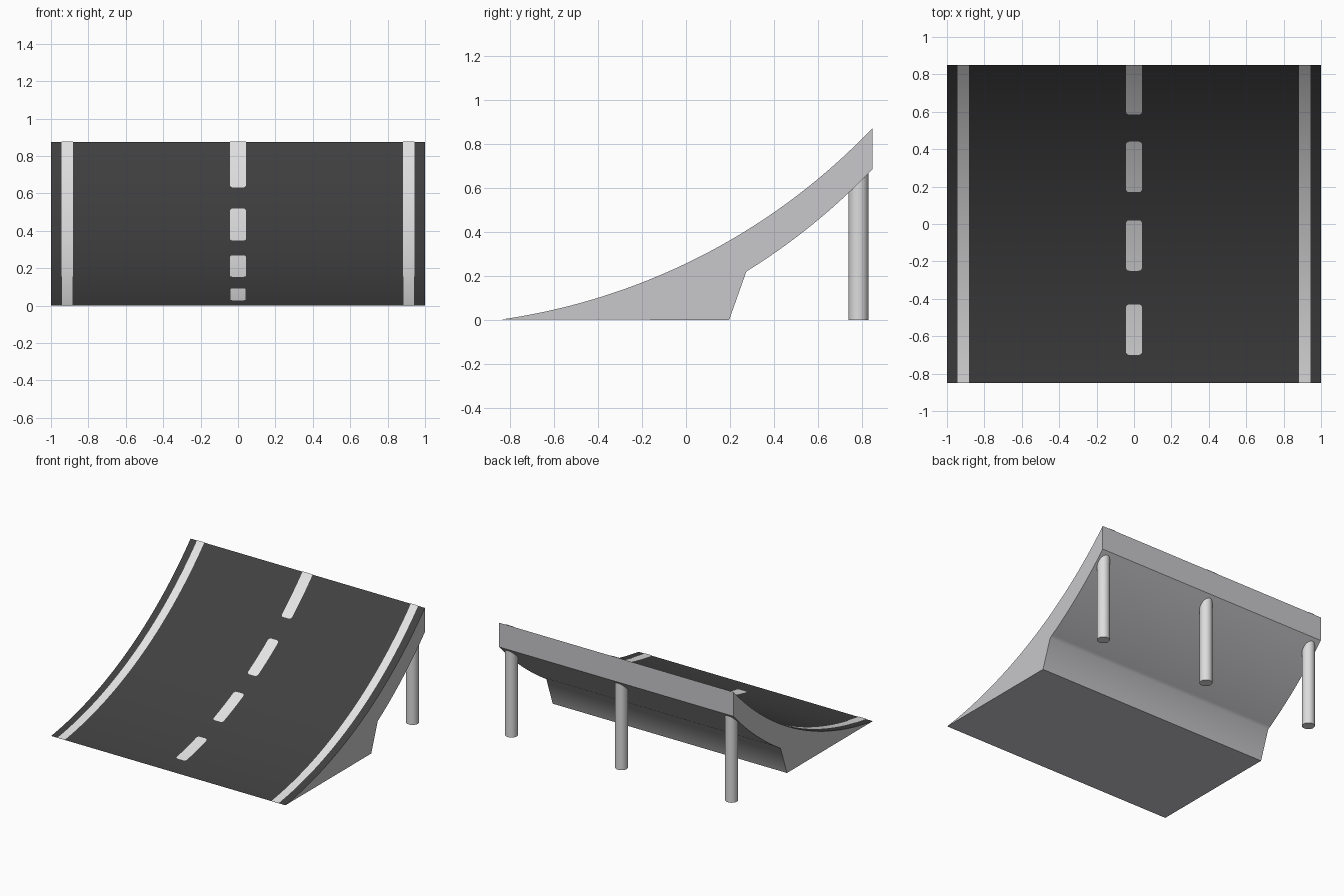
import bpy, bmesh, math

if "Cube" in bpy.data.objects:
    bpy.data.objects.remove(bpy.data.objects["Cube"])

# Colours
def mat(name, r, g, b):
    m = bpy.data.materials.new(name)
    m.diffuse_color = (r, g, b, 1)
    m.use_nodes = True
    m.node_tree.nodes["Principled BSDF"].inputs["Base Color"].default_value = m.diffuse_color
    return m

ASPHALT = mat("asphalt", 0.052, 0.052, 0.052)
CONCRETE = mat("concrete", 0.58, 0.57, 0.59)
PAINT = mat("road_paint", 0.78, 0.78, 0.78)
PILLAR = mat("pillar_grey", 0.72, 0.72, 0.72)

Y0, Y1 = -0.85, 0.85
R, CY, CZ = 2.905, -1.254, 2.877   # arc of the road surface
THICK = 0.187

def road_z(y):
    return max(0.0, CZ - math.sqrt(R * R - (y - CY) ** 2))

def spread(a, b, n):
    return [a + (b - a) * i / n for i in range(n + 1)]

def finish(bm, name, mats, angle=40):
    me = bpy.data.meshes.new(name)
    bm.to_mesh(me)
    bm.free()
    ob = bpy.data.objects.new(name, me)
    bpy.context.collection.objects.link(ob)
    for m in mats:
        me.materials.append(m)
    bpy.ops.object.select_all(action='DESELECT')
    ob.select_set(True)
    bpy.context.view_layer.objects.active = ob
    bpy.ops.object.shade_smooth_by_angle(angle=math.radians(angle))
    return ob

# Ramp body: side profile extruded across x, top strip is asphalt
top = [(y, road_z(y)) for y in spread(Y0, Y1, 48)]
under = [(y, road_z(y) - THICK) for y in spread(Y1, 0.275, 24)]
profile = top + under + [(0.197, 0.0)]
bm = bmesh.new()
left = [bm.verts.new((-1, y, z)) for y, z in profile]
right = [bm.verts.new((1, y, z)) for y, z in profile]
n = len(profile)
bm.faces.new(left)
bm.faces.new(right[::-1])
for i in range(n):
    j = (i + 1) % n
    f = bm.faces.new((left[i], right[i], right[j], left[j]))
    f.material_index = 1 if i < len(top) - 1 else 0
bmesh.ops.recalc_face_normals(bm, faces=bm.faces)
finish(bm, "ramp_body", [CONCRETE, ASPHALT])

# Painted stripes: thin strips lying on the road, optionally with rounded ends
def stripe(name, x, half, ya, yb, round_a=0.0, round_b=0.0):
    ys = set(spread(ya, yb, max(8, int((yb - ya) / 0.03))))
    for r, y, s in ((round_a, ya, 1), (round_b, yb, -1)):
        ys |= {y + s * r * (1 - math.cos(k * math.pi / 8)) for k in range(5)}

    def half_width(y):
        w = half
        for r, d in ((round_a, y - ya), (round_b, yb - y)):
            if r and d < r:
                w = min(w, half - r + math.sqrt(max(0, r * r - (r - d) ** 2)))
        return w

    bm = bmesh.new()
    rows = []
    for y in sorted(ys):
        w, z = half_width(y), road_z(y) + 0.003
        rows.append([bm.verts.new((x - w, y, z)), bm.verts.new((x + w, y, z))])
    for a, b in zip(rows, rows[1:]):
        bm.faces.new((a[0], a[1], b[1], b[0]))
    bmesh.ops.remove_doubles(bm, verts=bm.verts, dist=1e-5)
    finish(bm, name, [PAINT])

for side, sx in (("left", -1), ("right", 1)):
    stripe(f"{side}_edge_line", sx * 0.913, 0.031, Y0, Y1)
for k, (a, b) in enumerate(((-0.70, -0.43), (-0.25, 0.02), (0.17, 0.44), (0.585, Y1))):
    stripe(f"centre_dash_{k + 1}", 0, 0.043, a, b, 0.018, 0 if b == Y1 else 0.018)

# Support pillars, tops buried in the slab
for k, x in enumerate((-0.94, 0, 0.94)):
    bm = bmesh.new()
    bmesh.ops.create_cone(bm, cap_ends=True, segments=32, radius1=0.045,
                          radius2=0.045, depth=0.71)
    bmesh.ops.translate(bm, verts=bm.verts, vec=(x, 0.786, 0.355))
    finish(bm, f"pillar_{k + 1}", [PILLAR])
